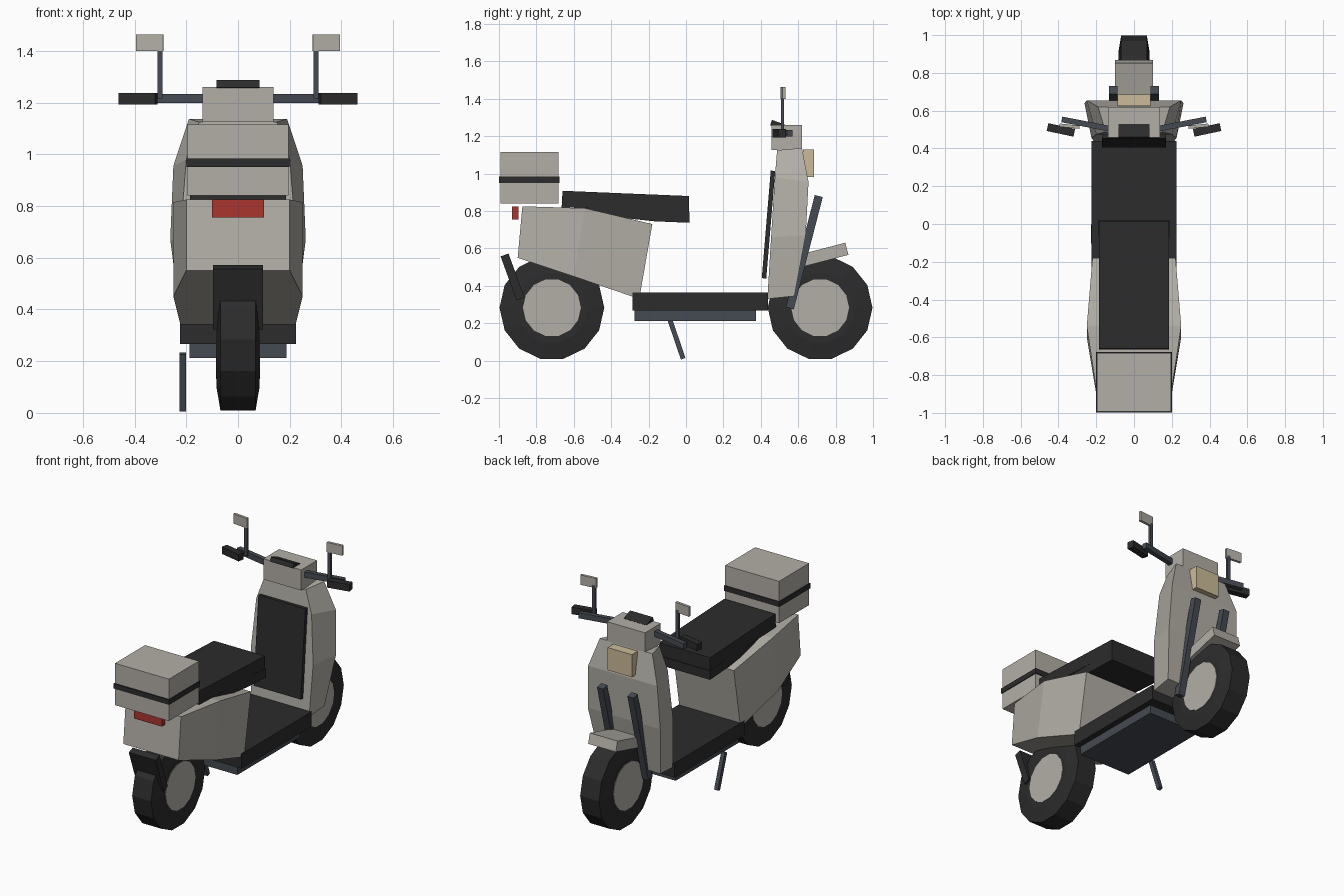
import bpy, bmesh
from math import radians, sin, cos, pi, atan2
from mathutils import Vector, Matrix

cube = bpy.data.objects.get("Cube")
if cube:
    bpy.data.objects.remove(cube)


def material(name, rgb):
    m = bpy.data.materials.new(name)
    m.use_nodes = True
    col = (*rgb, 1)
    m.diffuse_color = col
    m.node_tree.nodes["Principled BSDF"].inputs["Base Color"].default_value = col
    return m


SHELL = material("warm_grey", (0.45, 0.43, 0.385))
BLACK = material("black", (0.025, 0.025, 0.025))
STEEL = material("blue_grey", (0.06, 0.07, 0.085))
RED = material("red", (0.40, 0.035, 0.028))
CREAM = material("cream", (0.60, 0.50, 0.32))


def finish(name, bm, mat):
    bmesh.ops.recalc_face_normals(bm, faces=bm.faces)
    me = bpy.data.meshes.new(name)
    bm.to_mesh(me)
    bm.free()
    me.materials.append(mat)
    ob = bpy.data.objects.new(name, me)
    bpy.context.collection.objects.link(ob)
    return ob


def box(name, centre, size, mat, tilt=0, yaw=0):
    """Box; tilt turns about x, yaw about z (degrees)."""
    bm = bmesh.new()
    M = (Matrix.Translation(centre) @ Matrix.Rotation(radians(yaw), 4, 'Z')
         @ Matrix.Rotation(radians(tilt), 4, 'X') @ Matrix.Diagonal((*size, 1)))
    bmesh.ops.create_cube(bm, size=1, matrix=M)
    return finish(name, bm, mat)


def rod(name, x, a, b, width, depth, mat):
    """Square rod between two (y, z) points."""
    d = Vector(b) - Vector(a)
    mid = (Vector(a) + Vector(b)) / 2
    return box(name, (x, *mid), (width, d.length, depth), mat,
               tilt=atan2(d.y, d.x) * 180 / pi)


def loft(name, rings, mat):
    """Skin rings, each made of two mirrored (y, z, half width) edges."""
    bm = bmesh.new()
    loops = []
    for (y1, z1, w1), (y2, z2, w2) in rings:
        loops.append([bm.verts.new(p) for p in
                      ((-w1, y1, z1), (w1, y1, z1), (w2, y2, z2), (-w2, y2, z2))])
    for a, b in zip(loops, loops[1:]):
        for i in range(4):
            j = (i + 1) % 4
            bm.faces.new((a[i], a[j], b[j], b[i]))
    bm.faces.new(loops[0])
    bm.faces.new(loops[-1])
    return finish(name, bm, mat)


def lathe(name, y, z, profile, mat, n=14):
    """Turn an (x, radius) profile about the axle, with capped ends."""
    bm = bmesh.new()
    loops = [[bm.verts.new((x, y + r * cos(2 * pi * i / n), z + r * sin(2 * pi * i / n)))
              for i in range(n)] for x, r in profile]
    for a, b in zip(loops, loops[1:]):
        for i in range(n):
            j = (i + 1) % n
            bm.faces.new((a[i], a[j], b[j], b[i]))
    bm.faces.new(loops[0])
    bm.faces.new(loops[-1])
    return finish(name, bm, mat)


# Wheels
for end, y in (("front", 0.717), ("rear", -0.717)):
    lathe(end + "_tyre", y, 0.283, [(-0.083, 0.155), (-0.083, 0.19), (-0.068, 0.28),
                                    (0.068, 0.28), (0.083, 0.19), (0.083, 0.155)], BLACK)
    lathe(end + "_hub", y, 0.283, [(-0.086, 0.155), (0.086, 0.155)], SHELL)

# Rear body, tail light and mudflap
loft("rear_body", [((-0.875, 0.825, 0.2), (-0.9, 0.55, 0.2)),
                   ((-0.54, 0.815, 0.25), (-0.60, 0.45, 0.25)),
                   ((-0.18, 0.73, 0.22), (-0.25, 0.33, 0.22))], SHELL)
box("tail_light", (0, -0.913, 0.79), (0.2, 0.034, 0.07), RED)
rod("mudflap", 0, (-0.97, 0.565), (-0.885, 0.33), 0.194, 0.045, BLACK)

# Luggage box with its band
box("luggage_box", (0, -0.838, 0.978), (0.39, 0.31, 0.274), SHELL)
box("luggage_band", (0, -0.838, 0.967), (0.4, 0.322, 0.034), BLACK)

# Seat cushion on a wedge base
loft("seat", [((-0.66, 0.908, 0.185), (-0.665, 0.82, 0.185)),
              ((0.015, 0.88, 0.185), (0.015, 0.795, 0.185))], BLACK)
loft("seat_base", [((-0.6, 0.82, 0.175), (-0.59, 0.79, 0.175)),
                   ((-0.17, 0.81, 0.185), (-0.17, 0.745, 0.185)),
                   ((0.02, 0.795, 0.188), (0.02, 0.737, 0.188))], BLACK)

# Floorboard, underbody and side stand
box("floorboard", (0, 0.077, 0.315), (0.45, 0.725, 0.096), BLACK)
box("underbody", (0, 0.05, 0.242), (0.375, 0.65, 0.06), STEEL)
rod("side_stand", -0.214, (-0.09, 0.23), (-0.015, 0.01), 0.026, 0.026, STEEL)

# Leg shield and its inner panel
loft("leg_shield", [((0.435, 0.33, 0.21), (0.58, 0.345, 0.22)),
                    ((0.455, 0.66, 0.225), (0.64, 0.67, 0.262)),
                    ((0.475, 0.98, 0.2), (0.655, 0.955, 0.25)),
                    ((0.487, 1.125, 0.15), (0.62, 1.137, 0.19))], SHELL)
rod("inner_panel", 0, (0.465, 1.015), (0.417, 0.44), 0.34, 0.024, BLACK)

# Steering head, dashboard and headlight
box("steering_head", (0, 0.539, 1.193), (0.275, 0.163, 0.135), SHELL)
box("dashboard", (0, 0.49, 1.26), (0.165, 0.075, 0.03), BLACK, tilt=-20)
box("headlight", (0, 0.655, 1.055), (0.175, 0.06, 0.148), CREAM)

# Front mudguard
rod("front_mudguard", 0, (0.60, 0.53), (0.86, 0.598), 0.2, 0.067, SHELL)

# Paired fork legs, bars, grips and mirrors
for side, s in (("left", 1), ("right", -1)):
    rod(side + "_fork_leg", s * 0.11, (0.71, 0.88), (0.555, 0.28), 0.044, 0.044, STEEL)
    box(side + "_handlebar", (s * 0.25, 0.528, 1.216), (0.27, 0.03, 0.036), STEEL, yaw=s * 11)
    box(side + "_grip", (s * 0.387, 0.498, 1.215), (0.145, 0.042, 0.046), BLACK, yaw=s * 12)
    box(side + "_mirror_stem", (s * 0.302, 0.517, 1.315), (0.02, 0.016, 0.2), STEEL)
    box(side + "_mirror", (s * 0.341, 0.518, 1.432), (0.106, 0.017, 0.064), SHELL, yaw=s * 6)
